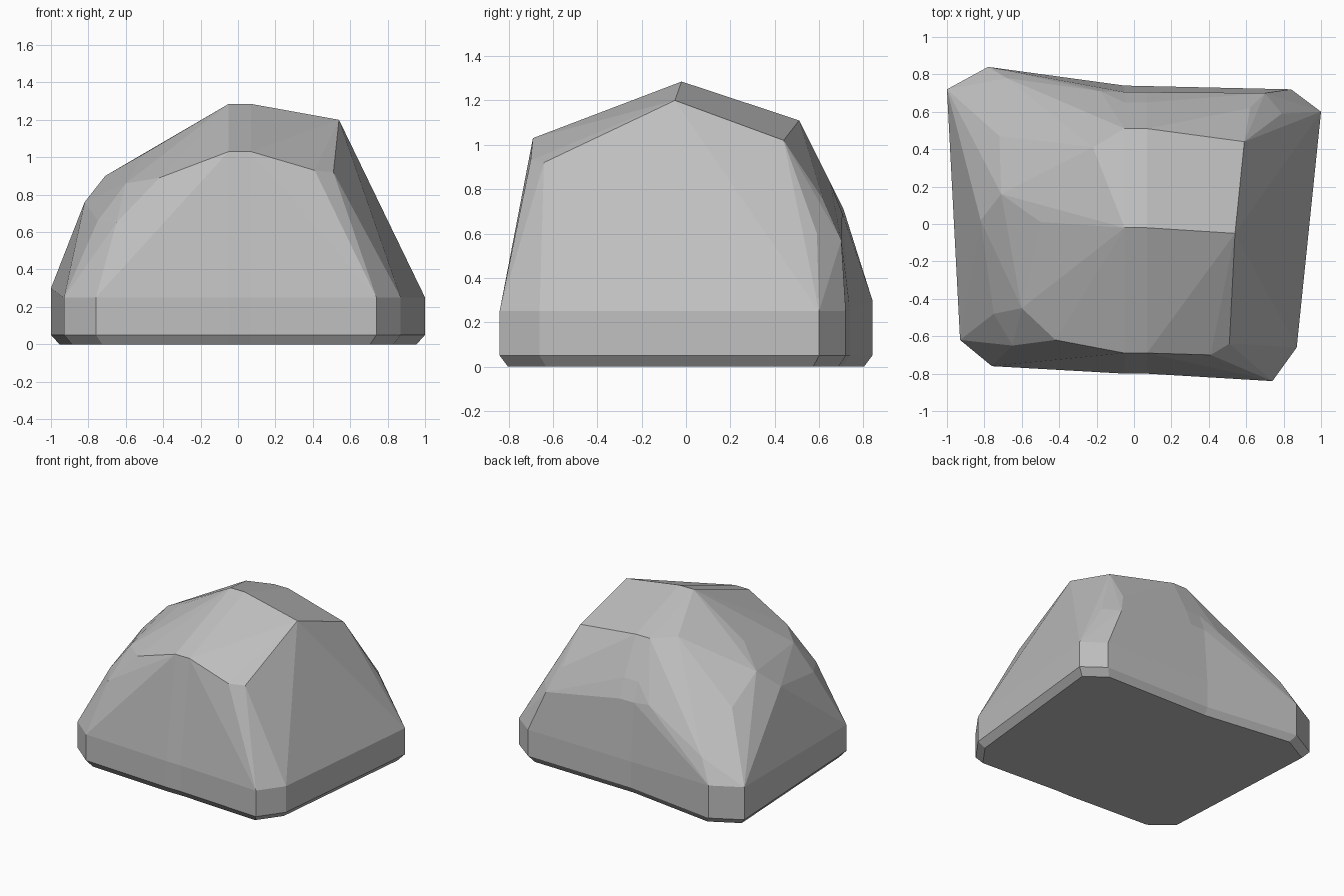
import bpy
import bmesh

default_cube = bpy.data.objects.get("Cube")
if default_cube:
    bpy.data.objects.remove(default_cube, do_unlink=True)

SEAM_LEFT, SEAM_RIGHT = -0.05, 0.07


def foot(outline, shoulder=0.25):
    """Vertical plinth with a bevelled underside, from ground outline points."""
    points = []
    for x, y in outline:
        points += [(x, y, 0.05), (x, y, shoulder)]
    return points


def underside(outline, keep_x=False):
    """Inset ground points below the plinth."""
    return [(x if keep_x else x * 0.955, y * 0.955, 0) for x, y in outline]


def seam(x):
    """Section through the crown of the boulder at a given x."""
    crest = [(-0.69, 1.03), (-0.02, 1.285), (0.51, 1.11), (0.65, 0.83), (0.705, 0.69)]
    ground = [(x, -0.8), (x, 0.74)]
    return [(x, y, z) for y, z in crest] + foot(ground) + underside(ground, True)


def add_hull(bm, points):
    """Wrap one chunk of rock around its corner points."""
    verts = [bm.verts.new(p) for p in points]
    bmesh.ops.convex_hull(bm, input=verts)
    loose = [v for v in bm.verts if not v.link_faces]
    bmesh.ops.delete(bm, geom=loose, context='VERTS')


def remove_seam_faces(bm):
    """Open the chunks where they meet."""
    inner = [f for f in bm.faces
             if any(all(abs(v.co.x - s) < 0.0001 for v in f.verts)
                    for s in (SEAM_LEFT, SEAM_RIGHT))]
    bmesh.ops.delete(bm, geom=inner, context='FACES')


# Corners of the chunk on the -x side
west_front = [(-0.76, -0.76), (-0.93, -0.62)]
west_back = [(-1, 0.72), (-0.78, 0.84)]
west_crown = [
    (-0.65, -0.65, 0.65), (-0.42, -0.62, 0.89), (-0.6, -0.45, 0.86),
    (-0.75, -0.48, 0.66), (-0.63, -0.1, 0.91), (-0.5, 0.01, 1.02),
    (-0.82, 0.02, 0.76), (-0.71, 0.16, 0.9), (-0.72, 0.47, 0.74),
    (-0.22, 0.41, 1.13), (-0.18, 0.71, 0.71), (-0.68, 0.78, 0.47),
    (-0.82, 0.6, 0.5),
]
west = (west_crown + foot(west_front) + foot(west_back, 0.3)
        + underside(west_front + west_back))

# Corners of the chunk on the +x side
east_ground = [(0.74, -0.84), (0.87, -0.66), (1, 0.6), (0.84, 0.72)]
east_crown = [
    (0.41, -0.7, 0.93), (0.51, -0.64, 0.92), (0.54, -0.05, 1.2),
    (0.59, 0.44, 1.02), (0.62, 0.62, 0.75), (0.7, 0.7, 0.57),
    (0.79, 0.59, 0.6),
]
east = east_crown + foot(east_ground) + underside(east_ground)

# Join the two sides with a narrow middle strip
bm = bmesh.new()
add_hull(bm, west + seam(SEAM_LEFT))
add_hull(bm, seam(SEAM_LEFT) + seam(SEAM_RIGHT))
add_hull(bm, seam(SEAM_RIGHT) + east)
remove_seam_faces(bm)
bmesh.ops.remove_doubles(bm, verts=bm.verts[:], dist=0.001)
bmesh.ops.dissolve_limit(bm, angle_limit=0.03, verts=bm.verts[:], edges=bm.edges[:])
bmesh.ops.recalc_face_normals(bm, faces=bm.faces[:])

mesh = bpy.data.meshes.new("boulder")
bm.to_mesh(mesh)
bm.free()
boulder = bpy.data.objects.new("boulder", mesh)
bpy.context.collection.objects.link(boulder)

# Plain grey stone
stone = bpy.data.materials.new("grey stone")
stone.use_nodes = True
grey = (0.52, 0.52, 0.52, 1)
stone.diffuse_color = grey
stone.node_tree.nodes["Principled BSDF"].inputs["Base Color"].default_value = grey
mesh.materials.append(stone)
